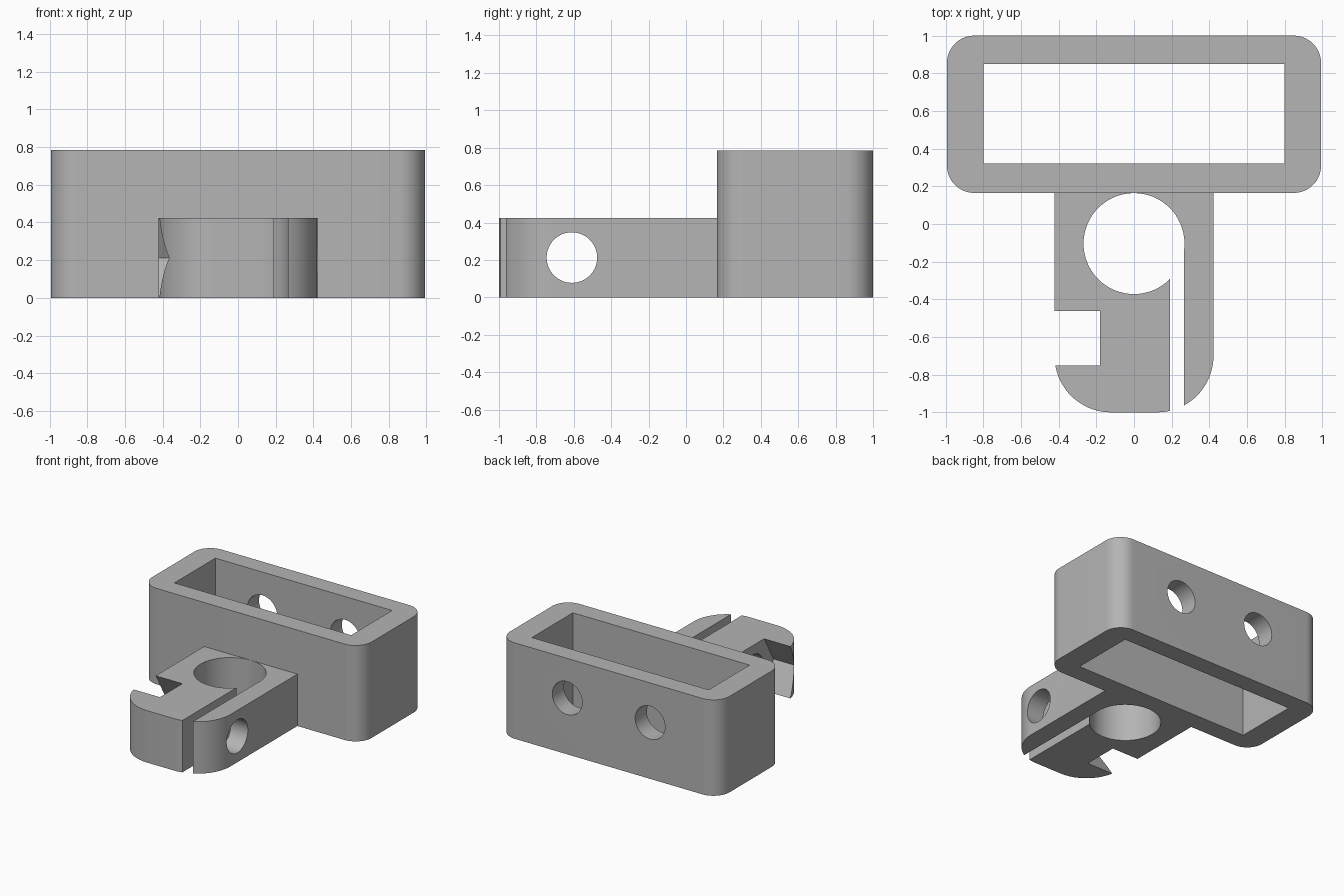
import bpy, bmesh
from math import cos, sin, pi, radians
from mathutils import Matrix

cube = bpy.data.objects.get("Cube")
if cube:
    bpy.data.objects.remove(cube, do_unlink=True)

grey = bpy.data.materials.new("plain grey")
grey.use_nodes = True
colour = (0.46, 0.46, 0.46, 1)
grey.diffuse_color = colour
grey.node_tree.nodes["Principled BSDF"].inputs["Base Color"].default_value = colour


def arc(cx, cy, r, start, end, n=20):
    angles = [radians(start + (end - start) * i / n) for i in range(n + 1)]
    return [(cx + r * cos(a), cy + r * sin(a)) for a in angles]


def prism(name, outline, low, high, axis="Z"):
    """Extrude an outline; axis X maps (u, v) to (y, z), axis Y maps it to (x, z)."""
    place = {"Z": lambda u, v, w: (u, v, w),
             "X": lambda u, v, w: (w, u, v),
             "Y": lambda u, v, w: (u, w, v)}[axis]
    bm = bmesh.new()
    face = bm.faces.new([bm.verts.new(place(u, v, low)) for u, v in outline])
    grown = bmesh.ops.extrude_face_region(bm, geom=[face])["geom"]
    for v in grown:
        if isinstance(v, bmesh.types.BMVert):
            v.co["XYZ".index(axis)] = high
    bmesh.ops.recalc_face_normals(bm, faces=bm.faces)
    mesh = bpy.data.meshes.new(name)
    bm.to_mesh(mesh)
    bm.free()
    mesh.materials.append(grey)
    obj = bpy.data.objects.new(name, mesh)
    bpy.context.collection.objects.link(obj)
    return obj


def rectangle(x0, x1, y0, y1):
    return [(x0, y0), (x1, y0), (x1, y1), (x0, y1)]


def circle(cx, cy, r, n=64):
    return arc(cx, cy, r, 0, 360, n)[:-1]


def finish(obj, cutters):
    """Cut the part, remove its cutters and smooth the round walls."""
    bpy.ops.object.select_all(action="DESELECT")
    bpy.context.view_layer.objects.active = obj
    obj.select_set(True)
    for cutter in cutters:
        cutter.hide_render = True
        mod = obj.modifiers.new("cut", "BOOLEAN")
        mod.operation = "DIFFERENCE"
        mod.solver = "EXACT"
        mod.object = cutter
        bpy.ops.object.modifier_apply(modifier=mod.name)
        bpy.data.objects.remove(cutter, do_unlink=True)
    bpy.ops.object.shade_smooth_by_angle(angle=radians(25))


# Rounded rectangular sleeve with two screw holes in the back wall
X, FRONT, BACK, R = 0.993, 0.165, 1.0, 0.145
outline = (arc(X - R, BACK - R, R, 0, 90) + arc(R - X, BACK - R, R, 90, 180)
           + arc(R - X, FRONT + R, R, 180, 270) + arc(X - R, FRONT + R, R, 270, 360))
sleeve = prism("sleeve", outline, 0, 0.785)
finish(sleeve, [prism("cavity_cutter", rectangle(-0.8, 0.8, 0.32, 0.85), -0.1, 0.9)]
       + [prism("screw_cutter", circle(x, 0.46, 0.135), 0.7, 1.1, "Y")
          for x in (-0.375, 0.375)])

# Clamp block with rounded front corners
W, TOP, MID = 0.422, 0.425, 0.2125
corner = W - 0.3
outline = ([(W, 0.17), (-W, 0.17)] + arc(-corner, -0.7, 0.3, 180, 270)
           + arc(corner, -0.7, 0.3, 270, 360))
clamp = prism("clamp", outline, 0, TOP)
hexagon = circle(-0.607, MID, 0.268, 6)
finish(clamp, [
    prism("rod_cutter", circle(0, -0.104, 0.268), -0.1, 0.6),
    prism("slot_cutter", rectangle(0.19, 0.266, -1.1, -0.104), -0.1, 0.6),
    prism("nut_cutter", hexagon, -0.6, -0.18, "X"),
    prism("bolt_cutter", circle(-0.61, MID, 0.135), -0.3, 0.6, "X"),
])
